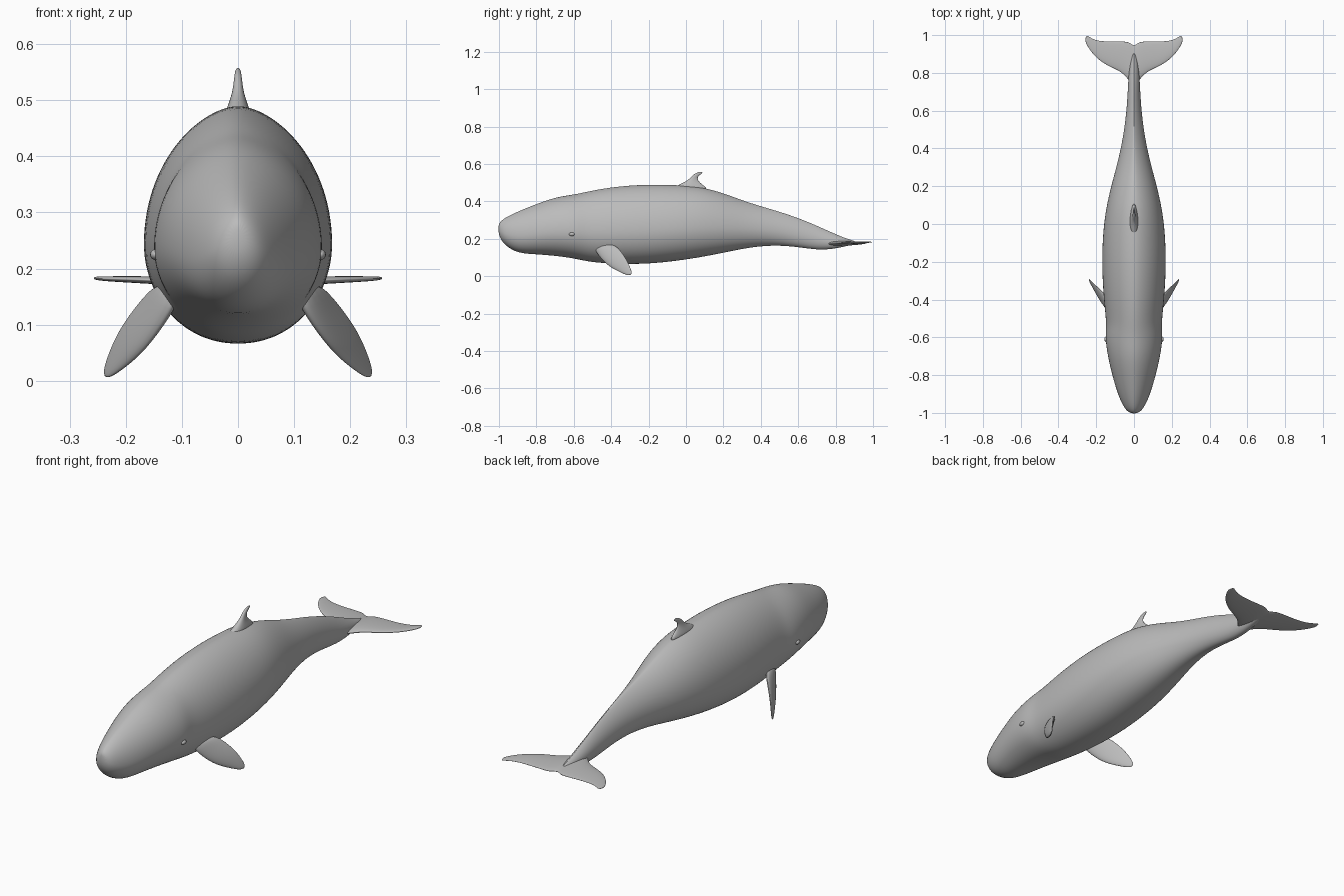
import bpy, math
from mathutils import Vector

if "Cube" in bpy.data.objects:
    bpy.data.objects.remove(bpy.data.objects["Cube"])

grey = bpy.data.materials.new("slate grey skin")
grey.use_nodes = True
colour = (0.5, 0.5, 0.5, 1)
grey.diffuse_color = colour
grey.node_tree.nodes["Principled BSDF"].inputs["Base Color"].default_value = colour


def loft(name, rings):
    """Skin a row of equal rings, cap both ends and smooth the result."""
    count = len(rings[0])
    verts = [point for ring in rings for point in ring]
    faces = [list(range(count))[::-1],
             list(range(len(verts) - count, len(verts)))]
    for row in range(len(rings) - 1):
        for i in range(count):
            j = (i + 1) % count
            a, b = row * count, (row + 1) * count
            faces.append((a + i, a + j, b + j, b + i))
    mesh = bpy.data.meshes.new(name)
    mesh.from_pydata(verts, [], faces)
    mesh.materials.append(grey)
    obj = bpy.data.objects.new(name, mesh)
    bpy.context.collection.objects.link(obj)
    bpy.ops.object.select_all(action="DESELECT")
    obj.select_set(True)
    bpy.context.view_layer.objects.active = obj
    bpy.ops.object.mode_set(mode="EDIT")
    bpy.ops.mesh.select_all(action="SELECT")
    bpy.ops.mesh.normals_make_consistent(inside=False)
    bpy.ops.object.mode_set(mode="OBJECT")
    bpy.ops.object.shade_smooth()
    smooth = obj.modifiers.new("smooth", "SUBSURF")
    smooth.levels = smooth.render_levels = 2
    return obj


def fin(name, sections, count=14):
    """Loft streamlined sections given as leading edge, trailing edge, thickness."""
    rings = []
    for k, (lead, trail, thick) in enumerate(sections):
        lead, trail = Vector(lead), Vector(trail)
        before, after = sections[max(k - 1, 0)], sections[min(k + 1, len(sections) - 1)]
        span = (Vector(after[0]) + Vector(after[1])) - (Vector(before[0]) + Vector(before[1]))
        normal = (trail - lead).cross(span).normalized()
        ring = []
        for i in range(count):
            a = math.tau * i / count
            along = (1 - math.cos(a)) / 2
            bulge = math.sin(a) * (1.2 - 0.5 * along) * thick / 2
            ring.append(lead.lerp(trail, along) + normal * bulge)
        rings.append(ring)
    return loft(name, rings)


def mirrored(points):
    return [((-a[0], *a[1:]), (-b[0], *b[1:]), t) for a, b, t in points]


# Body stations: distance along, underside, back, half width
stations = [
    (-1.003, .235, .275, .012), (-.993, .2, .293, .035), (-.965, .163, .315, .057),
    (-.9, .122, .347, .087), (-.8, .117, .387, .116), (-.7, .109, .424, .14),
    (-.6, .095, .438, .154), (-.54, .081, .451, .147), (-.47, .071, .466, .153),
    (-.35, .064, .484, .165), (-.2, .065, .493, .171), (-.05, .081, .49, .166),
    (.08, .101, .48, .15), (.2, .125, .446, .122), (.3, .146, .407, .094),
    (.4, .161, .375, .07), (.5, .165, .346, .052), (.6, .156, .312, .04),
    (.7, .141, .271, .033), (.78, .144, .234, .03), (.86, .162, .2, .02),
    (.91, .172, .187, .008),
]


def body_ring(y, low, high, width, count=28):
    middle = low + (high - low) * 0.42
    ridge = 1.17 + 0.5 * min(max((y - 0.1) / 0.4, 0), 1)
    ring = []
    for i in range(count):
        a = math.tau * i / count
        c, s = math.cos(a), math.sin(a)
        power = ridge if s > 0 else 0.95
        x = math.copysign(abs(c) ** power, c) * width
        ring.append((x, y, middle + s * (high - middle if s > 0 else middle - low)))
    return ring


loft("body", [body_ring(*s) for s in stations])

# Swept-back fin on the back
fin("dorsal_fin", [
    ((0, -.1, .465), (0, .14, .455), .06), ((0, -.025, .495), (0, .085, .492), .036),
    ((0, .012, .515), (0, .063, .513), .021), ((0, .03, .535), (0, .062, .533), .016),
    ((0, .05, .552), (0, .08, .545), .012), ((0, .078, .56), (0, .093, .555), .006),
])

# Paddle flippers
flipper = [
    ((.1, -.5, .165), (.14, -.39, .175), .035), ((.124, -.475, .115), (.17, -.355, .147), .032),
    ((.165, -.42, .055), (.207, -.322, .1), .024), ((.2, -.36, .024), (.229, -.3, .055), .016),
    ((.234, -.306, .001), (.242, -.285, .012), .007),
]
fin("left_flipper", flipper)
fin("right_flipper", mirrored(flipper))

# Tail flukes, built as one span across the centre notch
fluke = [
    ((.025, .755, .175), (.025, .968, .177), .026),
    ((.065, .805, .176), (.065, .969, .178), .02), ((.14, .835, .179), (.14, .967, .179), .015),
    ((.2, .877, .181), (.2, .972, .181), .012), ((.24, .928, .182), (.235, .99, .182), .009),
    ((.262, .972, .183), (.252, 1.003, .183), .006),
]
centre = [((0, .72, .175), (0, .942, .177), .028)]
fin("tail_flukes", mirrored(fluke)[::-1] + centre + fluke)

# Small eyes set low on the sides of the head
for side, x in (("left", 1), ("right", -1)):
    bpy.ops.mesh.primitive_uv_sphere_add(segments=16, ring_count=10, radius=0.012,
                                         location=(x * 0.147, -0.61, 0.225))
    eye = bpy.context.object
    eye.name = side + "_eye"
    eye.scale = (0.8, 1.3, 0.8)
    eye.data.materials.append(grey)
    bpy.ops.object.shade_smooth()
